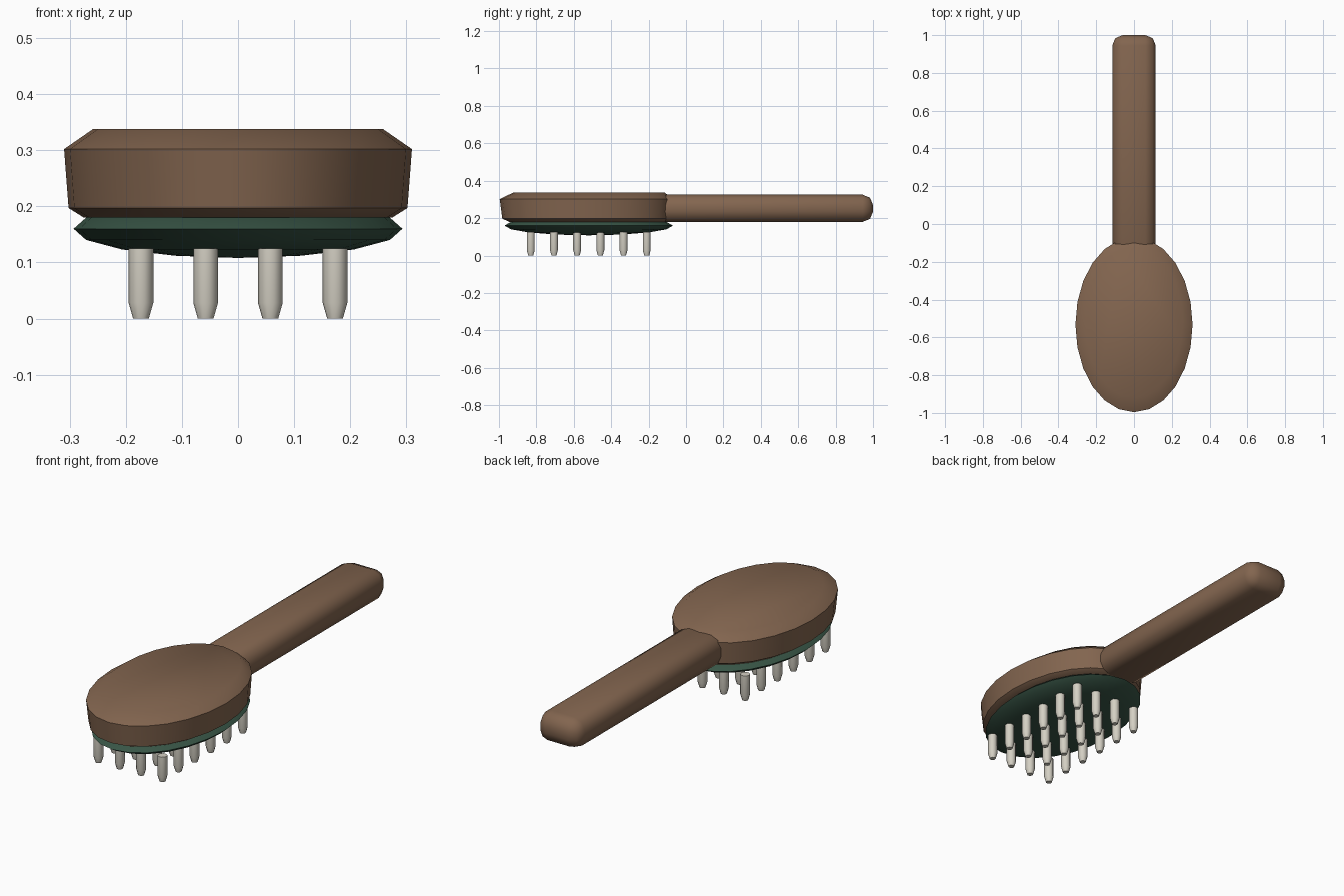
import bpy, bmesh, math

if "Cube" in bpy.data.objects:
    bpy.data.objects.remove(bpy.data.objects["Cube"])


def material(name, rgb):
    m = bpy.data.materials.new(name)
    m.diffuse_color = (*rgb, 1)
    m.use_nodes = True
    m.node_tree.nodes["Principled BSDF"].inputs["Base Color"].default_value = m.diffuse_color
    return m


wood = material("brown wood", (0.225, 0.13, 0.078))
green = material("dark green rubber", (0.04, 0.092, 0.062))
ivory = material("ivory plastic", (0.66, 0.63, 0.55))


def finish(bm, name, mat, angle):
    bmesh.ops.recalc_face_normals(bm, faces=bm.faces)
    me = bpy.data.meshes.new(name)
    bm.to_mesh(me)
    bm.free()
    me.materials.append(mat)
    ob = bpy.data.objects.new(name, me)
    bpy.context.collection.objects.link(ob)
    bpy.context.view_layer.objects.active = ob
    ob.select_set(True)
    bpy.ops.object.shade_smooth_by_angle(angle=math.radians(angle))
    ob.select_set(False)
    return ob


def loft(bm, rings, n, cx=0):
    """Stack of ellipses: (z, rx, ry, cy), capped at both ends."""
    loops = []
    for z, rx, ry, cy in rings:
        loops.append([bm.verts.new((cx + rx * math.cos(2 * math.pi * i / n),
                                    cy + ry * math.sin(2 * math.pi * i / n), z))
                      for i in range(n)])
    for a, b in zip(loops, loops[1:]):
        for i in range(n):
            j = (i + 1) % n
            bm.faces.new((a[i], a[j], b[j], b[i]))
    bm.faces.new(loops[0][::-1])
    bm.faces.new(loops[-1])


# oval wooden head
bm = bmesh.new()
loft(bm, [(0.18, 0.275, 0.42, -0.525), (0.197, 0.302, 0.452, -0.53),
          (0.302, 0.31, 0.463, -0.533), (0.338, 0.258, 0.402, -0.518)], 24)
finish(bm, "head", wood, 50)

# handle: rounded bar running into the head
bm = bmesh.new()
bmesh.ops.create_cube(bm, size=1)
for v in bm.verts:
    v.co = (v.co.x * 0.23, 0.42 + v.co.y * 1.16, 0.2525 + v.co.z * 0.145)
bmesh.ops.bevel(bm, geom=bm.edges[:], offset=0.055, segments=2,
                profile=0.5, affect='EDGES')
finish(bm, "handle", wood, 50)

# rubber cushion
bm = bmesh.new()
bmesh.ops.create_uvsphere(bm, u_segments=24, v_segments=8, radius=1)
for v in bm.verts:
    v.co = (v.co.x * 0.293, -0.52 + v.co.y * 0.45, 0.16 + v.co.z * 0.052)
finish(bm, "cushion", green, 50)

# grid of tapered bristles
bm = bmesh.new()
for col in range(4):
    for row in range(6):
        y = -0.83 + 0.124 * row
        loft(bm, [(0, 0.014, 0.014, y), (0.028, 0.022, 0.022, y),
                  (0.125, 0.022, 0.022, y)], 10, cx=-0.173 + 0.1153 * col)
finish(bm, "bristles", ivory, 45)
